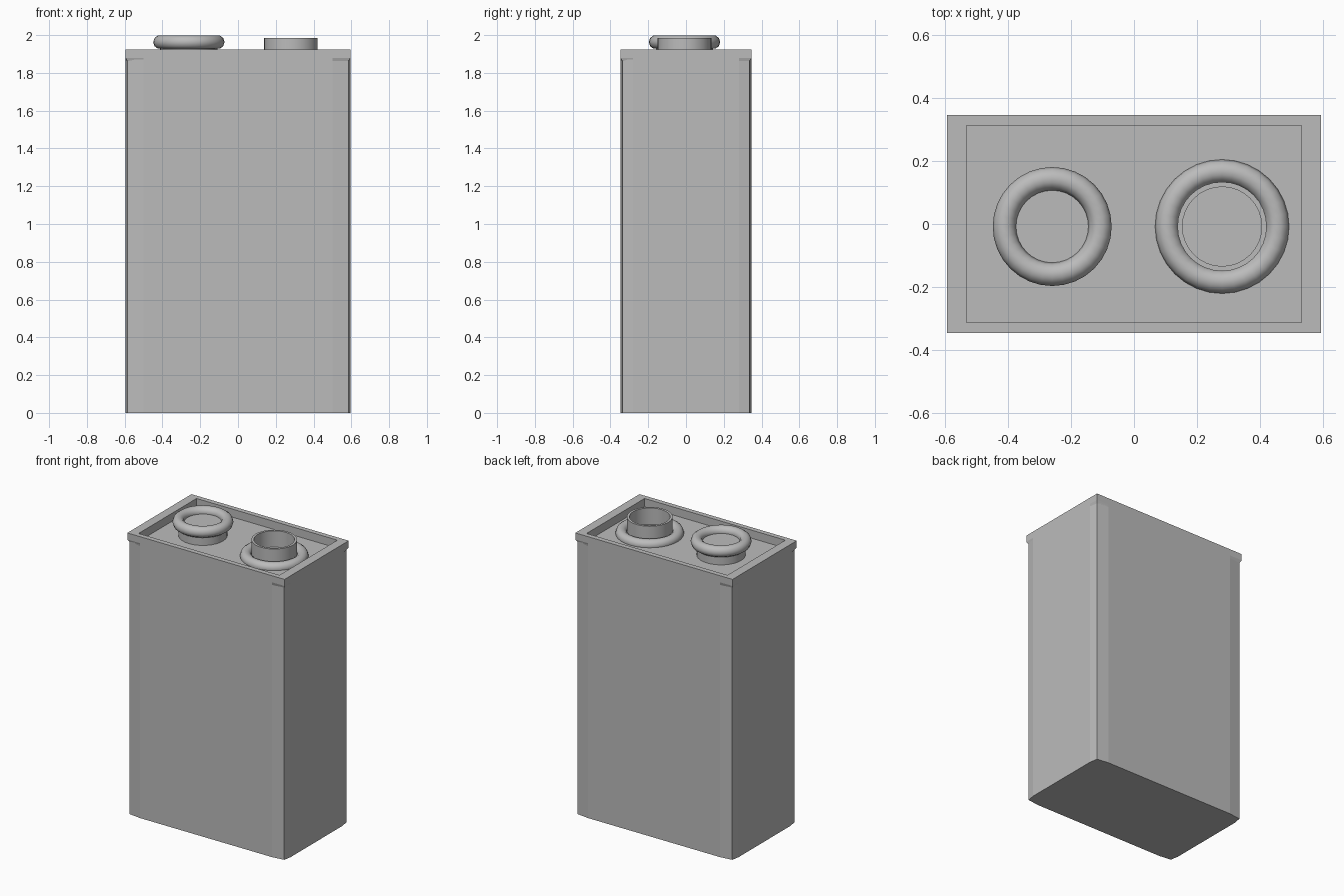
import bpy, bmesh
from math import radians, sin, cos, pi

cube = bpy.data.objects.get("Cube")
if cube:
    bpy.data.objects.remove(cube, do_unlink=True)

grey = bpy.data.materials.new("plain grey")
grey.use_nodes = True
grey.diffuse_color = (0.5, 0.5, 0.5, 1)
grey.node_tree.nodes["Principled BSDF"].inputs["Base Color"].default_value = (0.5, 0.5, 0.5, 1)

FLOOR = 1.87
CENTRE_Y = -0.008


def finish(name, bm, smooth=None):
    bmesh.ops.recalc_face_normals(bm, faces=bm.faces)
    mesh = bpy.data.meshes.new(name)
    bm.to_mesh(mesh)
    bm.free()
    mesh.materials.append(grey)
    obj = bpy.data.objects.new(name, mesh)
    bpy.context.collection.objects.link(obj)
    if smooth:
        bpy.ops.object.select_all(action='DESELECT')
        obj.select_set(True)
        bpy.context.view_layer.objects.active = obj
        bpy.ops.object.shade_smooth_by_angle(angle=radians(smooth))
    return obj


def bridge(bm, a, b):
    for i in range(len(a)):
        j = (i + 1) % len(a)
        bm.faces.new((a[i], a[j], b[j], b[i]))


def loft(name, rings, caps=(True, True)):
    """Join rings of points, closing the first and last if asked."""
    bm = bmesh.new()
    loops = [[bm.verts.new(p) for p in ring] for ring in rings]
    for a, b in zip(loops, loops[1:]):
        bridge(bm, a, b)
    for loop, cap in zip((loops[0], loops[-1]), caps):
        if cap:
            bm.faces.new(loop)
    return finish(name, bm)


def mirrored_ring(corner, z):
    """Repeat one corner's points, listed counter-clockwise, in all quadrants."""
    q = corner
    flip = q[::-1]
    return ([(x, y, z) for x, y in q] + [(-x, y, z) for x, y in flip]
            + [(-x, -y, z) for x, y in q] + [(x, -y, z) for x, y in flip])


def revolve(name, x, profile, closed=False, steps=32):
    """Spin (radius, z) points round a vertical axis."""
    bm = bmesh.new()
    loops = [[bm.verts.new((x + r * cos(2 * pi * i / steps),
                            CENTRE_Y + r * sin(2 * pi * i / steps), z))
              for i in range(steps)] for r, z in profile]
    for a, b in zip(loops, loops[1:]):
        bridge(bm, a, b)
    if closed:
        bridge(bm, loops[-1], loops[0])
    else:
        bm.faces.new(loops[-1])
    return finish(name, bm, 40)


def ring(name, x, z, major, minor, sides=10):
    angles = [2 * pi * k / sides for k in range(sides)]
    return revolve(name, x, [(major + minor * cos(a), z + minor * sin(a)) for a in angles], True)


# Case with gently drawn-in corners
case_corner = [(0.595, 0.28), (0.585, 0.336), (0.5, 0.347)]
loft("case", [mirrored_ring(case_corner, z) for z in (0, FLOOR)])

# Square-cornered rim round a sunken top plate
rim_corner = [(0.595, 0.28), (0.595, 0.347), (0.5, 0.347)]
inner_corner = [(0.533, 0.28), (0.533, 0.313), (0.5, 0.313)]
loft("rim", [mirrored_ring(case_corner, 1.862), mirrored_ring(rim_corner, 1.88),
             mirrored_ring(rim_corner, 1.925), mirrored_ring(inner_corner, 1.925),
             mirrored_ring(inner_corner, FLOOR)], caps=(False, True))

# Wide terminal: capped post with a rolled lip
revolve("wide_terminal_post", -0.26, [(0.152, FLOOR), (0.152, 1.96)])
ring("wide_terminal_lip", -0.26, 1.963, 0.152, 0.037)

# Narrow terminal: open cup standing in a base ring
revolve("narrow_terminal_cup", 0.28,
        [(0.142, FLOOR), (0.142, 1.985), (0.126, 1.985), (0.126, FLOOR + 0.004)])
ring("narrow_terminal_base", 0.28, FLOOR + 0.005, 0.176, 0.037)
